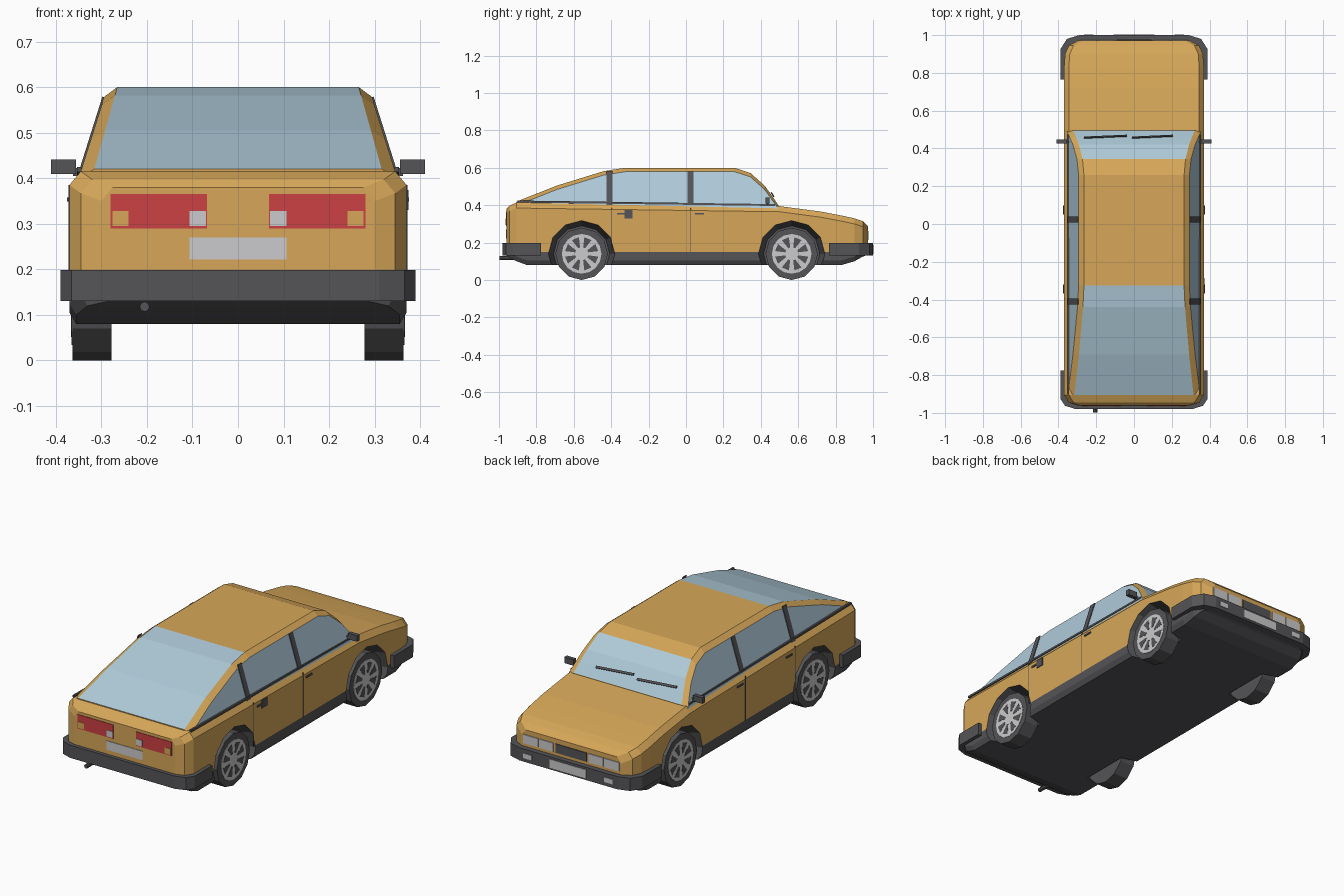
import bpy
import bmesh
from math import pi, sin, cos, hypot
from mathutils import Matrix, Vector

cube = bpy.data.objects.get("Cube")
if cube:
    bpy.data.objects.remove(cube, do_unlink=True)


def material(name, *rgb):
    m = bpy.data.materials.new(name)
    m.use_nodes = True
    m.diffuse_color = (*rgb, 1)
    m.node_tree.nodes["Principled BSDF"].inputs["Base Color"].default_value = (*rgb, 1)
    return m


PAINT = material("ochre paint", .68, .39, .1)
GLASS = material("pale blue glass", .43, .6, .7)
GREY = material("dark grey plastic", .09, .088, .095)
RED = material("red lens", .6, .052, .055)
SILVER = material("silver", .6, .6, .61)


def finish(name, bm, *mats):
    bmesh.ops.recalc_face_normals(bm, faces=bm.faces)
    mesh = bpy.data.meshes.new(name)
    bm.to_mesh(mesh)
    bm.free()
    for m in mats:
        mesh.materials.append(m)
    ob = bpy.data.objects.new(name, mesh)
    bpy.context.collection.objects.link(ob)
    return ob


def add_prism(bm, pts, vec, sides=(1,)):
    """Extrude a polygon along a vector, optionally mirrored in x."""
    for s in sides:
        rings = [[bm.verts.new(((p + d).x * s, (p + d).y, (p + d).z))
                  for p in map(Vector, pts)] for d in (Vector(), Vector(vec))]
        a, b = rings
        bm.faces.new(a)
        bm.faces.new(b)
        for i in range(len(a)):
            j = (i + 1) % len(a)
            bm.faces.new((a[i], a[j], b[j], b[i]))


def prism(name, pts, vec, mat, sides=(1,)):
    bm = bmesh.new()
    add_prism(bm, pts, vec, sides)
    return finish(name, bm, mat)


def box(name, x, y, z, mat, sides=(1,)):
    pts = [(x[0], y[0], z[0]), (x[1], y[0], z[0]), (x[1], y[1], z[0]), (x[0], y[1], z[0])]
    return prism(name, pts, (0, 0, z[1] - z[0]), mat, sides)


def loft(stations):
    """Skin symmetric half sections given as (y, [(x, z), ...])."""
    bm = bmesh.new()
    rings = []
    for y, half in stations:
        ring = half + [(-x, z) for x, z in reversed(half)]
        rings.append([bm.verts.new((x, y, z)) for x, z in ring])
    for a, b in zip(rings, rings[1:]):
        for i in range(len(a)):
            j = (i + 1) % len(a)
            bm.faces.new((a[i], a[j], b[j], b[i]))
    bm.faces.new(rings[0])
    bm.faces.new(rings[-1])
    return bm


BOTH = (1, -1)
WHEEL_Y, WHEEL_Z = (-.558, .565), .14

# Lower body: y, half width, bottom, top
shape = [(-.96, .30, .13, .38), (-.945, .345, .12, .397), (-.905, .37, .1, .415),
         (-.85, .37, .08, .414), (.5, .37, .08, .395), (.72, .37, .08, .366),
         (.83, .37, .08, .345), (.9, .365, .1, .33), (.945, .345, .125, .315),
         (.972, .295, .135, .288)]
body = finish("body", loft([
    (y, [(w - .015, zb), (w, zb + .025), (w, max(.15, zb + .03)),
         (w, zt - .03), (w - .025, zt)]) for y, w, zb, zt in shape]), PAINT, GREY)

# Tapered wheel arches cut from the body
bm = bmesh.new()
for s in BOTH:
    for y in WHEEL_Y:
        bmesh.ops.create_cone(bm, cap_ends=True, segments=12, radius1=.15, radius2=.186,
                              depth=.13, matrix=Matrix.Translation((s * .335, y, WHEEL_Z))
                              @ Matrix.Rotation(s * pi / 2, 4, 'Y'))
cutter = finish("arch_cutter", bm, GREY)
cutter.hide_render = True
mod = body.modifiers.new("arches", 'BOOLEAN')
mod.operation = 'DIFFERENCE'
mod.object = cutter
bpy.context.view_layer.objects.active = body
bpy.ops.object.modifier_apply(modifier=mod.name)
bpy.data.objects.remove(cutter, do_unlink=True)

# Grey sill, underside and arch linings
for f in body.data.polygons:
    c = f.center
    lining = abs(c.x) < .369 and any(hypot(c.y - y, c.z - WHEEL_Z) < .185 for y in WHEEL_Y)
    low = c.z < .15 or f.normal.z < -.5
    f.material_index = int(low or (lining and c.z < .33))

# Cabin: y, roof height
roof = [(-.905, .42), (-.69, .505), (-.44, .582), (-.325, .6), (.26, .6),
        (.345, .572), (.42, .505), (.46, .45), (.495, .398)]


def side_x(z):
    return .345 - .315 * (z - .415)


cabin = finish("cabin", loft([
    (y, [(side_x(.38), .38), (side_x(z - .021), z - .021), (.265 + .28 * (.6 - z), z)])
    for y, z in roof]), PAINT, GLASS)
for f in cabin.data.polygons:
    c = f.center
    screen = abs(c.x) < .1 and f.normal.z > .1 and not -.325 < c.y < .345
    f.material_index = int(abs(f.normal.x) > .75 or screen)

# Window pillars and belt trim
for name, y in (("rear_pillar", -.41), ("middle_pillar", .025)):
    prism(name, [(side_x(z), y + d, z) for z, d in
                 ((.4, -.016), (.4, .016), (.578, .016), (.578, -.016))],
          (.004, 0, .001), GREY, BOTH)
prism("belt_trim", [(.343, -.9, .414), (.343, .475, .396), (.343, .475, .406), (.343, -.9, .425)],
      (.01, 0, 0), GREY, BOTH)

# Bumpers
for name, pts in (("rear_bumper", [(.39, -.775), (.39, -.925), (.365, -.962), (.31, -.98)]),
                  ("front_bumper", [(.39, .765), (.39, .925), (.355, .98), (.29, 1)])):
    outline = pts + [(-x, y) for x, y in reversed(pts)]
    prism(name, [(x, y, .13) for x, y in outline], (0, 0, .068), GREY)

# Tail lights and rear plate
rear = (-.963, -.958)
box("tail_light", (.068, .28), rear, (.29, .365), RED, BOTH)
box("reversing_lens", (.07, .106), (-.965, -.96), (.295, .328), SILVER, BOTH)
box("rear_indicator", (.24, .275), (-.965, -.96), (.295, .328), PAINT, BOTH)
box("rear_plate", (-.106, .106), rear, (.222, .27), SILVER)

# Headlights, grille and front plate
nose = (.969, .977)
box("inner_headlight", (.105, .19), nose, (.215, .262), SILVER, BOTH)
box("outer_headlight", (.196, .285), nose, (.215, .262), SILVER, BOTH)
box("grille", (-.092, .092), nose, (.215, .262), GREY)
box("front_plate", (-.108, .108), (.998, 1.003), (.14, .186), SILVER)
box("front_indicator", (.215, .265), (.998, 1.003), (.15, .176), SILVER, BOTH)

# Door seams, handles and filler flap
skin = (.368, .3715)
for name, y in (("rear_seam", -.397), ("door_seam", .025)):
    box(name, skin, (y - .002, y + .002), (.15, .385), GREY, BOTH)
for name, y in (("rear_handle", -.345), ("front_handle", .073)):
    box(name, (.368, .375), (y - .024, y + .024), (.349, .358), GREY, BOTH)
box("filler_flap", (.368, .374), (-.33, -.285), (.33, .374), GREY)

# Door mirrors
box("mirror", (.356, .41), (.425, .447), (.409, .441), GREY, BOTH)
box("mirror_stem", (.335, .362), (.43, .44), (.405, .422), GREY, BOTH)

# Wipers
for name, x0, x1 in (("left_wiper", -.01, .207), ("right_wiper", -.265, -.037)):
    prism(name, [(x0, .458, .457), (x1, .468, .443), (x1, .462, .453), (x0, .452, .467)],
          (0, .005, .004), GREY)

# Exhaust
prism("exhaust", [(-.205 + .011 * cos(i * pi / 4), -.997, .118 + .011 * sin(i * pi / 4))
                  for i in range(8)], (0, .12, 0), GREY)


# Wheels: tyre, rim disc and dark gaps between the spokes
def disc(x, y, r, n):
    return [(x, y + r * cos(i * 2 * pi / n), WHEEL_Z + r * sin(i * 2 * pi / n)) for i in range(n)]


for end, y in zip(("rear", "front"), WHEEL_Y):
    prism(end + "_tyre", disc(.278, y, .14, 12), (.085, 0, 0), GREY, BOTH)
    prism(end + "_rim", disc(.361, y, .106, 16), (.004, 0, 0), SILVER, BOTH)
    bm = bmesh.new()
    for i in range(8):
        a = (i + .5) * pi / 4
        wedge = [(.364, y + r * cos(a + d), WHEEL_Z + r * sin(a + d))
                 for r, d in ((.035, -.16), (.09, -.23), (.09, .23), (.035, .16))]
        add_prism(bm, wedge, (.002, 0, 0), BOTH)
    finish(end + "_rim_gaps", bm, GREY)
